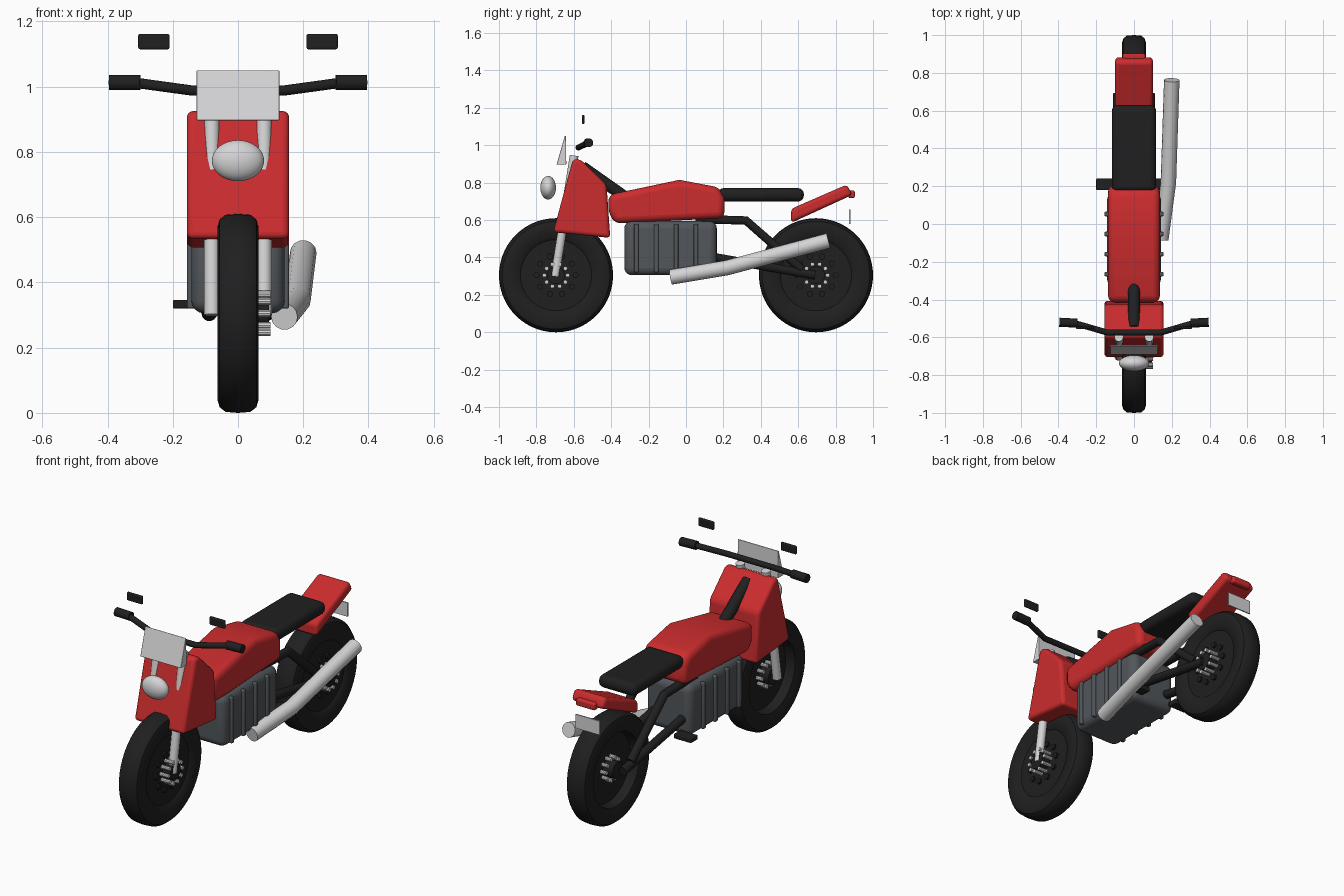
import bpy, bmesh, math
from mathutils import Matrix, Vector

if "Cube" in bpy.data.objects:
    bpy.data.objects.remove(bpy.data.objects["Cube"])


def material(name, color):
    m = bpy.data.materials.new(name)
    m.use_nodes = True
    m.diffuse_color = (*color, 1)
    m.node_tree.nodes["Principled BSDF"].inputs["Base Color"].default_value = (*color, 1)
    return m


RED = material("red paint", (0.6, 0.025, 0.027))
BLACK = material("black rubber", (0.014, 0.014, 0.014))
GREY = material("engine grey", (0.085, 0.095, 0.105))
SILVER = material("silver metal", (0.66, 0.66, 0.67))


def finish(name, bm, mat, bevel=0, segments=4):
    bmesh.ops.recalc_face_normals(bm, faces=bm.faces)
    mesh = bpy.data.meshes.new(name)
    bm.to_mesh(mesh)
    bm.free()
    obj = bpy.data.objects.new(name, mesh)
    bpy.context.collection.objects.link(obj)
    mesh.materials.append(mat)
    if bevel:
        mod = obj.modifiers.new("Rounding", "BEVEL")
        mod.width, mod.segments = bevel, segments
    smooth(obj)
    return obj


def smooth(obj):
    bpy.ops.object.select_all(action="DESELECT")
    obj.select_set(True)
    bpy.context.view_layer.objects.active = obj
    bpy.ops.object.shade_smooth_by_angle(angle=math.radians(35))


def prism(name, profile, half, mat, bevel=0):
    """Side profile of (y, z) points, extruded across the width."""
    bm = bmesh.new()
    face = bm.faces.new([bm.verts.new((-half, y, z)) for y, z in profile])
    new = bmesh.ops.extrude_face_region(bm, geom=[face])["geom"]
    verts = [v for v in new if isinstance(v, bmesh.types.BMVert)]
    bmesh.ops.translate(bm, verts=verts, vec=(2 * half, 0, 0))
    return finish(name, bm, mat, bevel)


def box(name, center, size, mat, bevel=0):
    bm = bmesh.new()
    bmesh.ops.create_cube(bm, size=1, matrix=Matrix.Translation(center) @ Matrix.Diagonal((*size, 1)))
    return finish(name, bm, mat, bevel)


def tube(name, points, radius, mat):
    """Round tube along a path, with flat ends."""
    curve = bpy.data.curves.new(name, "CURVE")
    curve.dimensions = "3D"
    curve.bevel_depth, curve.bevel_resolution = radius, 5
    curve.use_fill_caps = True
    spline = curve.splines.new("POLY")
    spline.points.add(len(points) - 1)
    for p, co in zip(spline.points, points):
        p.co = (*co, 1)
    obj = bpy.data.objects.new(name, curve)
    bpy.context.collection.objects.link(obj)
    curve.materials.append(mat)
    bpy.ops.object.select_all(action="DESELECT")
    obj.select_set(True)
    bpy.context.view_layer.objects.active = obj
    bpy.ops.object.convert(target="MESH")
    smooth(bpy.context.object)


def studs(name, y, z, ring, radius, x0, x1, count, mat):
    """Ring of short pins around an axle."""
    bm = bmesh.new()
    for i in range(count):
        a = math.tau * i / count
        at = Vector(((x0 + x1) / 2, y + ring * math.cos(a), z + ring * math.sin(a)))
        bmesh.ops.create_cone(bm, cap_ends=True, segments=10, radius1=radius, radius2=radius,
                              depth=x1 - x0,
                              matrix=Matrix.Translation(at) @ Matrix.Rotation(math.pi / 2, 4, "Y"))
    finish(name, bm, mat)


# Wheels: tyre cross-section as (x, radius), solid on one side and recessed on the other
R = 0.305
SECTION = [(0.046, 0), (0.046, 0.19), (0.054, 0.2), (0.062, 0.24), (0.063, 0.265),
           (0.056, 0.288), (0.038, 0.302), (0, R), (-0.038, 0.302), (-0.056, 0.288),
           (-0.063, 0.265), (-0.062, 0.24), (-0.052, 0.205), (0, 0.195), (0, 0)]
for side, y in (("front", -0.695), ("rear", 0.695)):
    bm = bmesh.new()
    verts = [bm.verts.new((x, y, R + r)) for x, r in SECTION]
    edges = [bm.edges.new(pair) for pair in zip(verts, verts[1:])]
    bmesh.ops.spin(bm, geom=verts + edges, cent=(0, y, R), axis=(1, 0, 0),
                   angle=math.tau, steps=56, use_duplicate=False)
    bmesh.ops.remove_doubles(bm, verts=bm.verts, dist=0.0005)
    finish(side + "_wheel", bm, BLACK)
    tube(side + "_hub", [(-0.06, y, R), (0.095, y, R)], 0.048, BLACK)
    studs(side + "_hub_pins", y, R, 0.062, 0.011, -0.035, 0.1, 10, SILVER)
    studs(side + "_rim_bolts", y, R, 0.105, 0.016, 0.03, 0.058, 10, BLACK)

# Bodywork
prism("front_fairing", [(-0.71, 0.535), (-0.605, 0.925), (-0.565, 0.925), (-0.425, 0.79), (-0.405, 0.505)],
      0.157, RED, 0.035)
prism("fuel_tank", [(-0.415, 0.735), (-0.035, 0.815), (0.175, 0.775), (0.205, 0.72),
                    (0.205, 0.61), (-0.38, 0.582), (-0.415, 0.64)], 0.137, RED, 0.035)
prism("tail_cowl", [(0.562, 0.585), (0.562, 0.66), (0.86, 0.79), (0.89, 0.735)], 0.1, RED, 0.02)
box("tail_light", (0, 0.885, 0.738), (0.12, 0.035, 0.04), RED, 0.01)
box("seat", (0, 0.4, 0.735), (0.235, 0.46, 0.072), BLACK, 0.032)
box("number_plate", (0, 0.875, 0.617), (0.15, 0.007, 0.078), SILVER)

# Engine block with cooling ribs
prism("engine", [(-0.33, 0.305), (-0.33, 0.595), (0.165, 0.595), (0.165, 0.305)], 0.143, GREY, 0.04)
for i in range(4):
    for s in (-1, 1):
        box(f"engine_rib_{i + 1}_{'left' if s > 0 else 'right'}", (s * 0.14, -0.265 + i * 0.106, 0.45),
            (0.032, 0.024, 0.26), GREY, 0.006)

# Parts on both sides
for s, side in ((1, "left"), (-1, "right")):
    tube(side + "_fork", [(s * 0.08, -0.7, 0.3), (s * 0.08, -0.598, 0.945)], 0.024, SILVER)
    tube(side + "_swingarm", [(s * 0.088, 0.1, 0.41), (s * 0.088, 0.69, R)], 0.024, BLACK)
    tube(side + "_rear_frame", [(s * 0.088, 0.05, 0.605), (s * 0.088, 0.32, 0.598),
                                (s * 0.088, 0.62, 0.335)], 0.024, BLACK)
    tube(side + "_grip", [(s * 0.3, -0.525, 1.013), (s * 0.395, -0.52, 1.013)], 0.024, BLACK)
    box(side + "_mirror", (s * 0.258, -0.55, 1.138), (0.096, 0.014, 0.047), BLACK, 0.006)
    box(side + "_foot_peg", (s * 0.145, 0.21, 0.333), (0.11, 0.062, 0.026), BLACK, 0.005)

# Handlebar, head tube and exhaust
tube("handlebar", [(-0.33, -0.52, 1.014), (-0.14, -0.575, 0.988), (0.14, -0.575, 0.988),
                   (0.33, -0.52, 1.014)], 0.016, BLACK)
tube("head_tube", [(0, -0.555, 0.885), (0, -0.25, 0.67)], 0.032, BLACK)
tube("exhaust", [(0.142, -0.08, 0.295), (0.182, 0.22, 0.345), (0.2, 0.762, 0.49)], 0.041, SILVER)

# Windscreen and headlight
prism("windscreen", [(-0.692, 0.897), (-0.648, 1.05), (-0.642, 1.05), (-0.64, 0.897)], 0.127, SILVER, 0.004)
bm = bmesh.new()
bmesh.ops.create_uvsphere(bm, u_segments=32, v_segments=16, radius=1,
                          matrix=Matrix.Translation((0, -0.737, 0.773)) @ Matrix.Diagonal((0.08, 0.042, 0.063, 1)))
finish("headlight", bm, SILVER)
